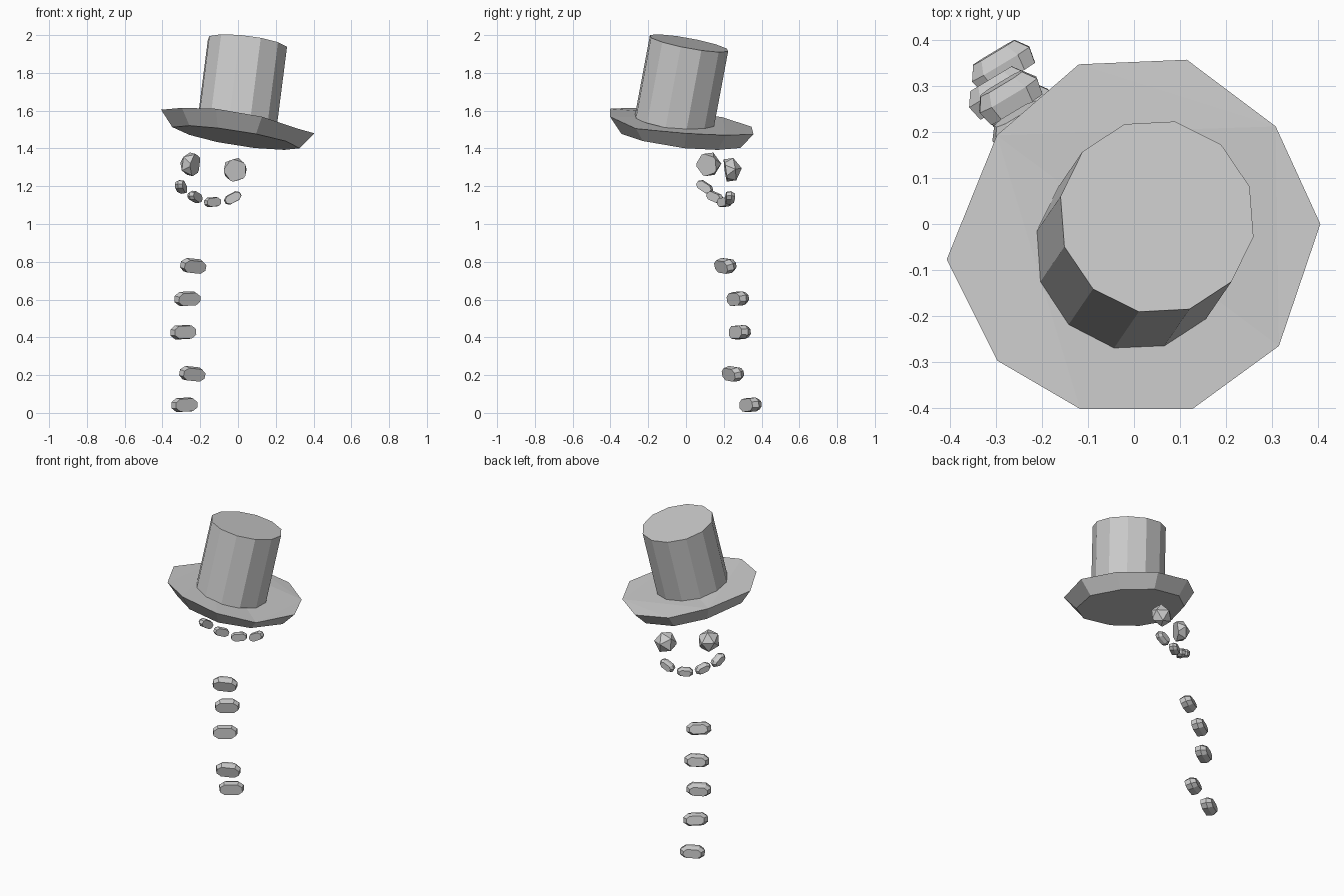
import bpy, bmesh
from math import radians, atan2, pi, cos, sin
from mathutils import Matrix, Vector

if "Cube" in bpy.data.objects:
    bpy.data.objects.remove(bpy.data.objects["Cube"])


def finish(name, bm):
    bmesh.ops.recalc_face_normals(bm, faces=bm.faces)
    mesh = bpy.data.meshes.new(name)
    bm.to_mesh(mesh)
    bm.free()
    obj = bpy.data.objects.new(name, mesh)
    bpy.context.collection.objects.link(obj)
    return obj


def loft(bm, rings):
    """Bridge vertex rings of equal length, capping both ends."""
    rows = [[bm.verts.new(p) for p in ring] for ring in rings]
    n = len(rows[0])
    for a, b in zip(rows, rows[1:]):
        for i in range(n):
            bm.faces.new((a[i], a[(i + 1) % n], b[(i + 1) % n], b[i]))
    for cap in (rows[0], rows[-1]):
        bmesh.ops.triangulate(bm, faces=[bm.faces.new(cap)])


def facing(loc, roll=0, pitch=0, angle=None):
    """Local +y points away from the (absent) body axis."""
    a = atan2(loc[1], loc[0]) if angle is None else radians(angle)
    return (Matrix.Translation(loc) @ Matrix.Rotation(a - pi / 2, 4, 'Z')
            @ Matrix.Rotation(radians(roll), 4, 'Y')
            @ Matrix.Rotation(radians(pitch), 4, 'X'))


# hat brim: uneven ten-sided dish with a smaller flat underside
rim = [(-.12, .347, 1.515), (.115, .357, 1.475), (.308, .212, 1.47),
       (.405, 0, 1.48), (.315, -.265, 1.505), (.127, -.402, 1.568),
       (-.117, -.402, 1.61), (-.297, -.297, 1.615), (-.407, -.077, 1.605),
       (-.298, .193, 1.565)]
under = [(x * .83 - .01, y * .83 - .008, 1.453 - .128 * x - .10 * y)
         for x, y, z in rim]
bm = bmesh.new()
loft(bm, [rim, under])
finish("hat_brim", bm)

# hat crown: tilted twelve-sided cylinder sunk slightly into the brim
axis = Vector((.05, .073, .39)).normalized()
side = Vector((1, 0, -axis.x / axis.z)).normalized()
fwd = axis.cross(side)
top = Vector((.05, .016, 1.957))
circle = [side * (.215 * cos(radians(18 + 30 * i))) + fwd * (.215 * sin(radians(18 + 30 * i)))
          for i in range(12)]
bm = bmesh.new()
loft(bm, [[top - axis * .44 + p for p in circle], [top + p for p in circle]])
finish("hat_crown", bm)


# eyes: icosahedron domes with a flat back
def eye(name, loc):
    bm = bmesh.new()
    bmesh.ops.create_icosphere(bm, subdivisions=1, radius=.07,
                               matrix=Matrix.Rotation(-pi / 2, 4, 'X'))
    cut = bmesh.ops.bisect_plane(bm, geom=bm.verts[:] + bm.edges[:] + bm.faces[:],
                                 plane_co=(0, -.018, 0), plane_no=(0, -1, 0),
                                 clear_outer=True)
    bmesh.ops.holes_fill(bm, edges=[e for e in bm.edges if e.is_boundary])
    bm.transform(facing(loc, pitch=8))
    finish(name, bm)


eye("eye_left", (-.243, .117, 1.315))
eye("eye_right", (-.015, .226, 1.286))


# pebbles: chamfered eight-sided lumps for mouth and buttons
def pebble(name, size, matrix):
    w, d, h = size
    outline = [(.5, -.22), (.5, .22), (.3, .5), (-.3, .5),
               (-.5, .22), (-.5, -.22), (-.3, -.5), (.3, -.5)]
    rings = [[(x * s * w, y * d, z * s * h) for x, z in outline]
             for y, s in ((-.5, .9), (.05, 1), (.5, .72))]
    bm = bmesh.new()
    loft(bm, rings)
    bm.transform(matrix)
    finish(name, bm)


mouth = [((-.303, .10, 1.196), 32), ((-.23, .155, 1.143), 20),
         ((-.138, .207, 1.116), -4), ((-.028, .233, 1.138), -28)]
for i, (loc, roll) in enumerate(mouth):
    pebble(f"mouth_stone_{i + 1}", (.095, .045, .05), facing(loc, roll))

buttons = [((-.241, .212, .78), 5, 15), ((-.272, .278, .605), -2, 8),
           ((-.294, .288, .427), -2, 0), ((-.246, .252, .208), 5, 12),
           ((-.288, .345, .043), -2, 3)]
for i, (loc, roll, pitch) in enumerate(buttons):
    pebble(f"button_{i + 1}", (.145, .065, .074), facing(loc, roll, pitch, 121))
